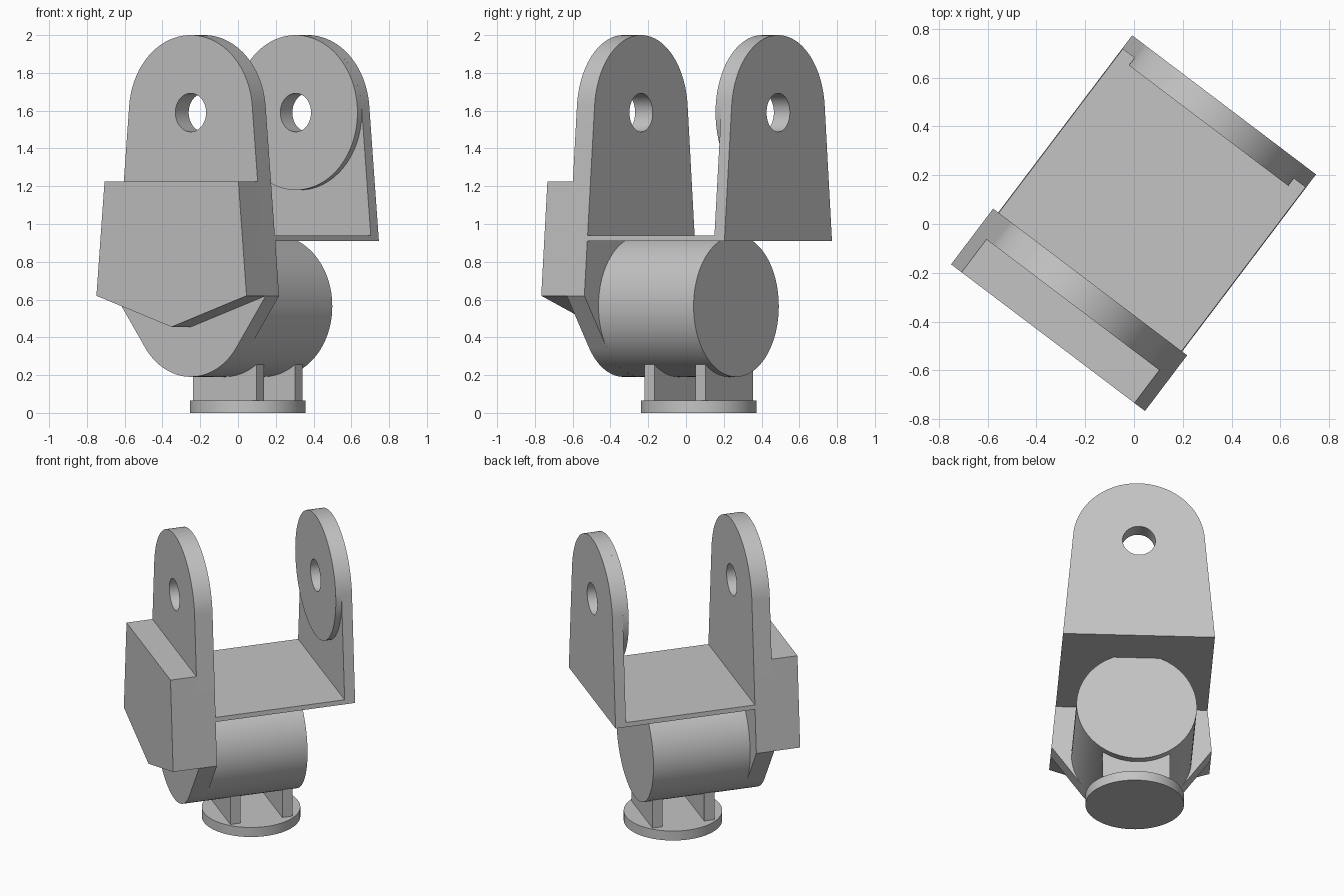
import bpy
import bmesh
from math import radians, sin, cos, tan, acos, atan2, hypot
from mathutils import Matrix

if "Cube" in bpy.data.objects:
    bpy.data.objects.remove(bpy.data.objects["Cube"])

# The bracket is built along local y, then turned about z
TURN = Matrix.Rotation(radians(-37.1), 4, "Z")
TAPER = radians(5.1)
EYE_Z, EYE_R, HOLE_R = 1.59, 0.41, 0.102
BARREL_Z, BARREL_R = 0.565, 0.374
FRONT, INNER, BACK = -0.415, -0.298, 0.612
PLATE_LOW, PLATE_TOP, BLOCK_LOW, BLOCK_TOP = 0.91, 0.94, 0.62, 1.225

grey = bpy.data.materials.new("plain_grey")
grey.use_nodes = True
grey.diffuse_color = (0.55, 0.55, 0.55, 1)
grey.node_tree.nodes["Principled BSDF"].inputs["Base Color"].default_value = (0.55, 0.55, 0.55, 1)


def arc(z, radius, start, end, steps=48):
    """Points on an upright arc, angles in radians."""
    angles = [start + (end - start) * i / steps for i in range(steps + 1)]
    return [(radius * cos(a), z + radius * sin(a)) for a in angles]


def circle(z, radius):
    return arc(z, radius, 0, radians(360), 96)[:-1]


def half_width(z):
    """Half the width of the tapered sides at a height."""
    tip_z = EYE_Z + EYE_R * sin(TAPER)
    return EYE_R * cos(TAPER) + (tip_z - z) * tan(TAPER)


def prism(name, outline, y0, y1):
    """Extrude an upright x-z outline from y0 to y1."""
    bm = bmesh.new()
    face = bm.faces.new([bm.verts.new((x, y0, z)) for x, z in outline])
    top = bmesh.ops.extrude_face_region(bm, geom=[face])["geom"]
    moved = [v for v in top if isinstance(v, bmesh.types.BMVert)]
    bmesh.ops.translate(bm, verts=moved, vec=(0, y1 - y0, 0))
    bmesh.ops.recalc_face_normals(bm, faces=bm.faces)
    bm.transform(TURN)
    mesh = bpy.data.meshes.new(name)
    bm.to_mesh(mesh)
    bm.free()
    mesh.materials.append(grey)
    obj = bpy.data.objects.new(name, mesh)
    bpy.context.collection.objects.link(obj)
    return obj


def smooth(obj):
    bpy.ops.object.select_all(action="DESELECT")
    obj.select_set(True)
    bpy.context.view_layer.objects.active = obj
    bpy.ops.object.shade_smooth_by_angle(angle=radians(30))


def rect(w, z0, z1):
    return [(-w, z0), (w, z0), (w, z1), (-w, z1)]


# Arms: round eye on top, tapered sides
eye = arc(EYE_Z, EYE_R, TAPER, radians(180) - TAPER)
foot = half_width(PLATE_LOW)
back_arm = prism("back_arm", eye + [(-foot, PLATE_LOW), (foot, PLATE_LOW)], 0.544, BACK)

# The front arm runs down and closes tangent to the barrel
hip = half_width(BLOCK_LOW)
rise = BLOCK_LOW - BARREL_Z
tangent = atan2(rise, hip) - acos(BARREL_R / hypot(hip, rise))
belly = arc(BARREL_Z, BARREL_R, radians(180) - tangent, radians(360) + tangent)
front_arm = prism("front_arm", eye + [(-hip, BLOCK_LOW)] + belly + [(hip, BLOCK_LOW)], FRONT, INNER)
boss = prism("back_arm_boss", circle(EYE_Z, EYE_R), 0.506, 0.544)

# Pin holes through both arms
cutter = prism("hole_cutter", circle(EYE_Z, HOLE_R), -1, 1)
cutter.hide_render = True
for part in (back_arm, front_arm, boss):
    hole = part.modifiers.new("pin_hole", "BOOLEAN")
    hole.operation = "DIFFERENCE"
    hole.solver = "EXACT"
    hole.object = cutter
    bpy.context.view_layer.objects.active = part
    bpy.ops.object.modifier_apply(modifier=hole.name)
    smooth(part)
bpy.data.objects.remove(cutter)

# Block on the front arm with a shallow pointed underside
brow = half_width(BLOCK_TOP)
prism("front_block", [(-brow, BLOCK_TOP), (-hip, BLOCK_LOW), (0, 0.455),
                      (hip, BLOCK_LOW), (brow, BLOCK_TOP)], -0.584, FRONT)

# Shelf between the arms
shelf = half_width(PLATE_TOP)
prism("shelf", [(-foot, PLATE_LOW), (foot, PLATE_LOW),
                (shelf, PLATE_TOP), (-shelf, PLATE_TOP)], INNER, 0.544)

# Barrel under the shelf
smooth(prism("barrel", circle(BARREL_Z, BARREL_R), INNER - 0.05, 0.333))

# Two support walls on a round foot
BASE_Y, BASE_H = 0.085, 0.065
for name, side in (("front_support", -1), ("back_support", 1)):
    y = BASE_Y + side * 0.169
    prism(name, rect(0.21, BASE_H - 0.01, 0.4), y - 0.033, y + 0.033)

bpy.ops.mesh.primitive_cylinder_add(vertices=96, radius=0.306, depth=BASE_H,
                                    location=TURN @ Matrix.Translation((0, BASE_Y, BASE_H / 2)).translation)
base = bpy.context.object
base.name = "round_base"
base.data.materials.append(grey)
smooth(base)
